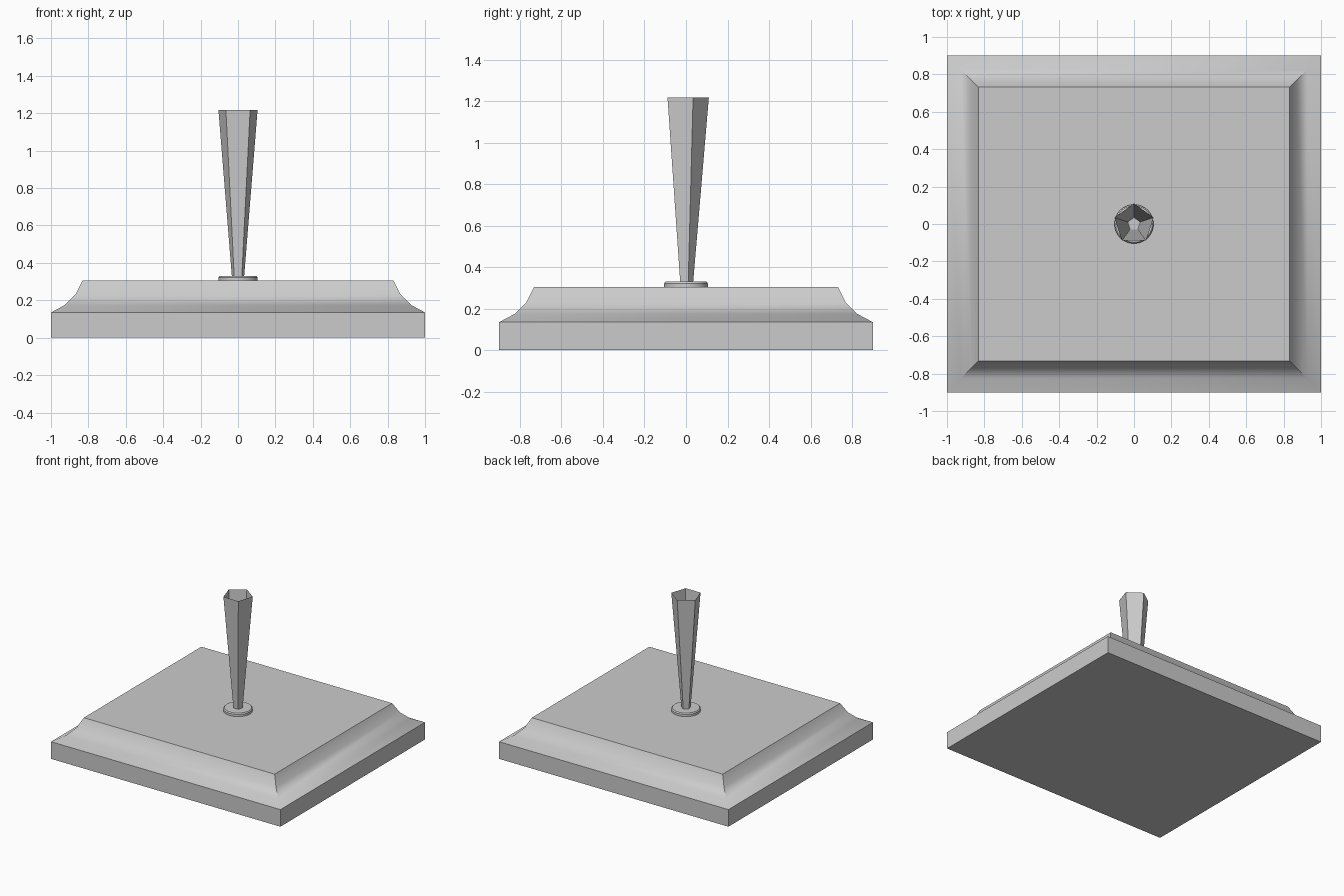
import bpy, bmesh
from math import cos, sin, pi, radians

if "Cube" in bpy.data.objects:
    bpy.data.objects.remove(bpy.data.objects["Cube"])


def loft(name, rings, cap_start=True, cap_end=True):
    """Skin a stack of equal-sized point rings into one object."""
    bm = bmesh.new()
    loops = [[bm.verts.new(p) for p in ring] for ring in rings]
    for a, b in zip(loops, loops[1:]):
        n = len(a)
        for i in range(n):
            j = (i + 1) % n
            bm.faces.new((a[i], a[j], b[j], b[i]))
    if cap_start:
        bm.faces.new(loops[0][::-1])
    if cap_end:
        bm.faces.new(loops[-1])
    mesh = bpy.data.meshes.new(name)
    bm.to_mesh(mesh)
    bm.free()
    obj = bpy.data.objects.new(name, mesh)
    bpy.context.collection.objects.link(obj)
    bpy.ops.object.select_all(action='DESELECT')
    obj.select_set(True)
    bpy.context.view_layer.objects.active = obj
    bpy.ops.object.shade_smooth_by_angle(angle=radians(40))
    return obj


def rect(inset, z):
    x, y = 1.0 - inset, 0.9 - inset
    return [(-x, -y, z), (x, -y, z), (x, y, z), (-x, y, z)]


def circle(r, z, n):
    return [(r * cos(pi / 2 + 2 * pi * i / n), r * sin(pi / 2 + 2 * pi * i / n), z)
            for i in range(n)]


# Desk base: plain plinth with a concave moulded edge above it
base_profile = [(0, 0), (0, 0.135), (0.075, 0.175), (0.13, 0.23), (0.168, 0.305)]
loft("base", [rect(i, z) for i, z in base_profile])

# Thin round collar with a softened top edge
collar_profile = [(0.105, 0.30), (0.105, 0.322), (0.098, 0.33)]
loft("collar", [circle(r, z, 24) for r, z in collar_profile])

# Five-sided open funnel, flaring upward, one corner pointing to the back
loft("pen_holder", [circle(0.033, 0.31, 5), circle(0.11, 1.217, 5)], cap_end=False)
